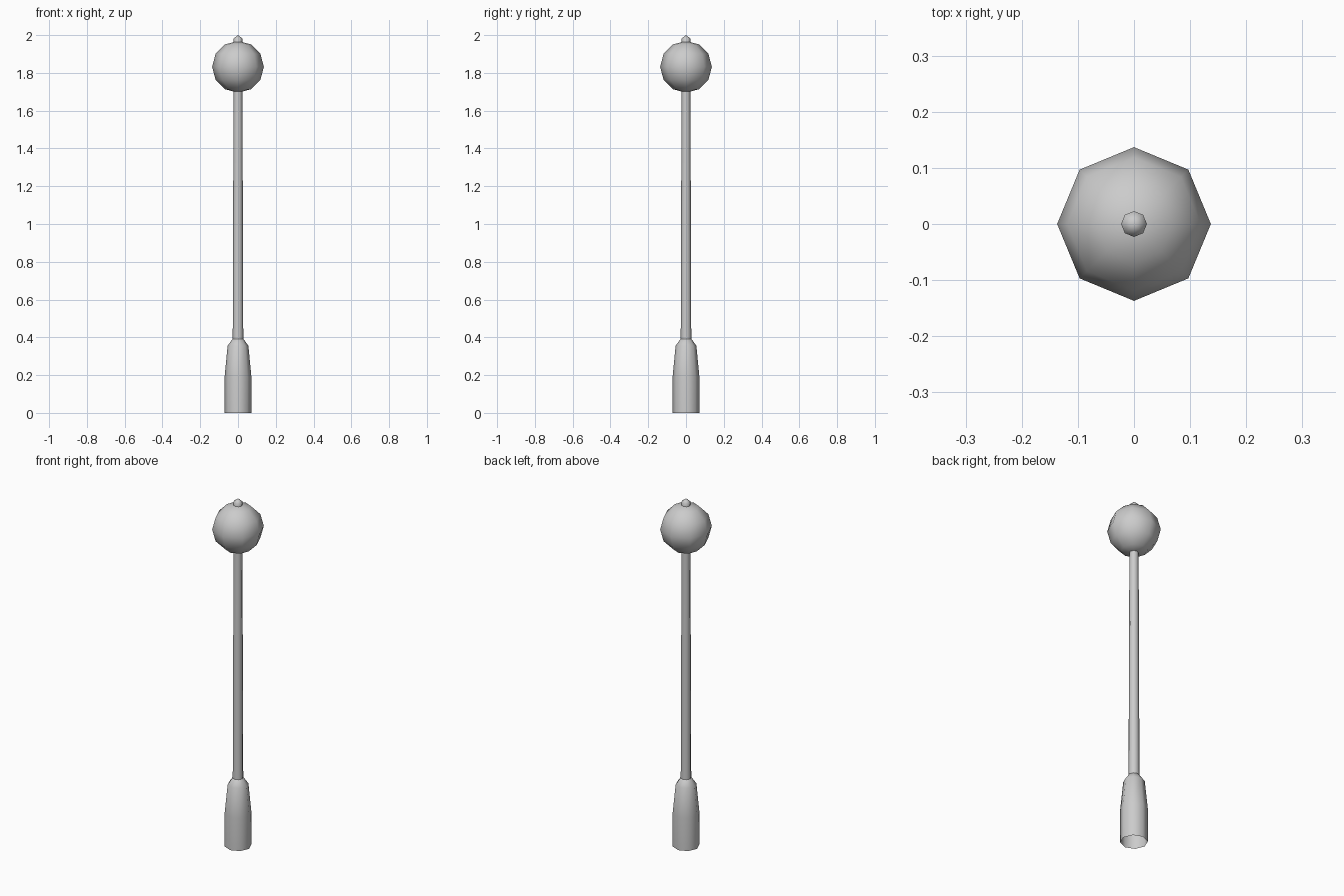
import bpy, bmesh
from math import cos, sin, pi, radians

if "Cube" in bpy.data.objects:
    bpy.data.objects.remove(bpy.data.objects["Cube"])

SIDES = 8


def lathe(name, profile, angle):
    """Revolve (radius, z) points around z; radius 0 makes a pole."""
    bm = bmesh.new()
    rings = []
    for r, z in profile:
        if r == 0:
            rings.append([bm.verts.new((0, 0, z))] * SIDES)
        else:
            rings.append([bm.verts.new((r * cos(2 * pi * i / SIDES), r * sin(2 * pi * i / SIDES), z))
                          for i in range(SIDES)])
    for a, b in zip(rings, rings[1:]):
        for i in range(SIDES):
            j = (i + 1) % SIDES
            bm.faces.new(list(dict.fromkeys((a[i], a[j], b[j], b[i]))))
    bmesh.ops.recalc_face_normals(bm, faces=bm.faces[:])
    mesh = bpy.data.meshes.new(name)
    bm.to_mesh(mesh)
    bm.free()
    ob = bpy.data.objects.new(name, mesh)
    bpy.context.collection.objects.link(ob)
    bpy.ops.object.select_all(action='DESELECT')
    ob.select_set(True)
    bpy.context.view_layer.objects.active = ob
    bpy.ops.object.shade_smooth_by_angle(angle=radians(angle))
    return ob


# Tapered foot, open underneath
lathe("base", [(0.071, 0), (0.071, 0.19), (0.055, 0.355), (0.03, 0.39), (0.027, 0.392)], 50)

# Slender pole
lathe("pole", [(0.028, 0.385), (0.0235, 1.72)], 60)

# Low-poly lamp globe
R = 0.137
lathe("globe", [(0 if k in (0, 6) else R * sin(k * pi / 6), 1.832 - R * cos(k * pi / 6))
                for k in range(7)], 60)

# Finial on top
lathe("finial", [(0.023, 1.955), (0.023, 1.983), (0, 2.0)], 60)
